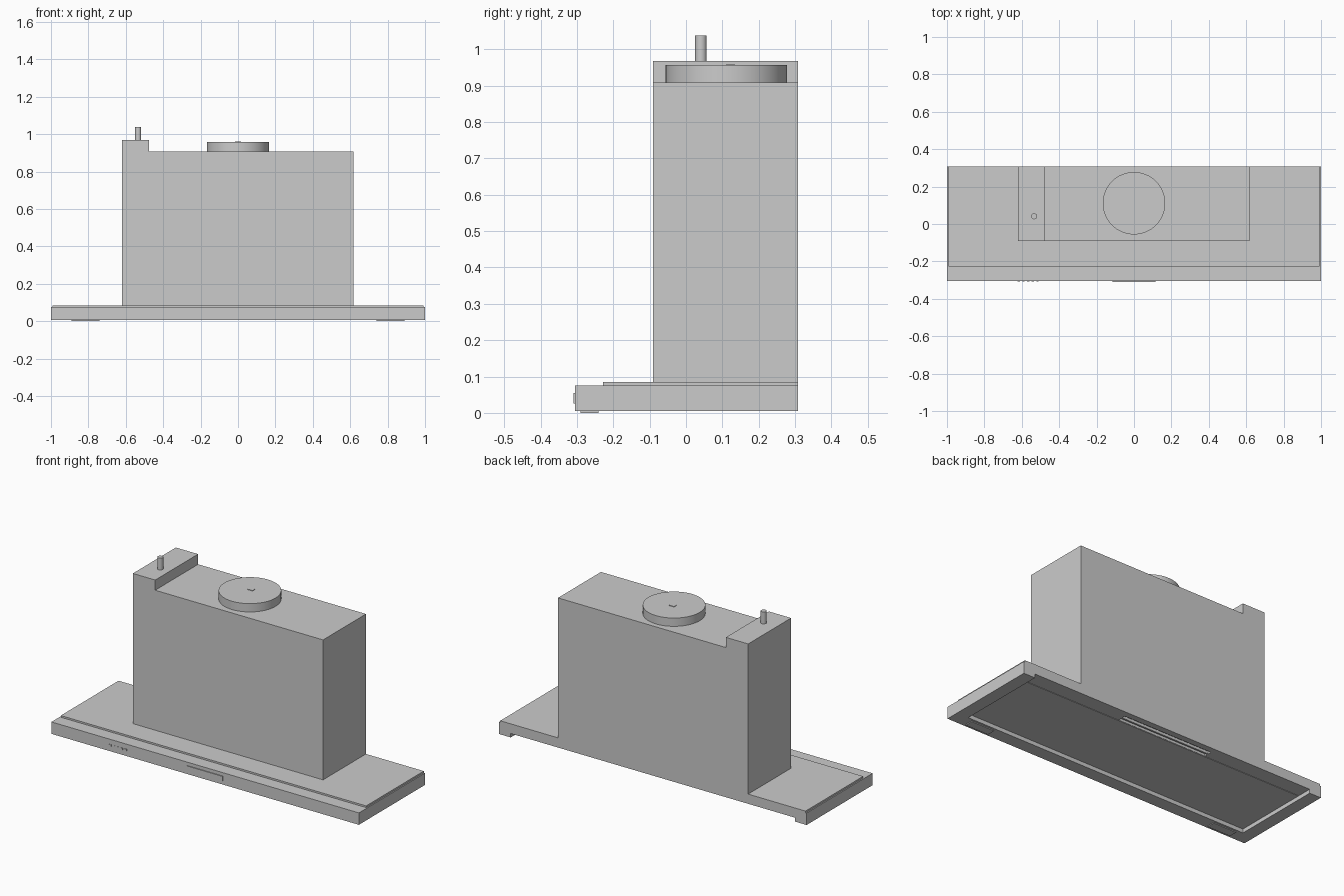
import bpy, bmesh

if "Cube" in bpy.data.objects:
    bpy.data.objects.remove(bpy.data.objects["Cube"])

BACK = 0.308
FRONT = -0.305


def finish(name, bm):
    bmesh.ops.recalc_face_normals(bm, faces=bm.faces)
    me = bpy.data.meshes.new(name)
    bm.to_mesh(me)
    bm.free()
    ob = bpy.data.objects.new(name, me)
    bpy.context.collection.objects.link(ob)
    return ob


def box(name, x, y, z):
    bm = bmesh.new()
    bmesh.ops.create_cube(bm, size=1)
    for v in bm.verts:
        v.co = [(r[0] + r[1]) / 2 + c * (r[1] - r[0]) for r, c in zip((x, y, z), v.co)]
    return finish(name, bm)


def extrude_y(name, profile, y0, y1):
    """Extrude an (x, z) outline from y0 to y1."""
    bm = bmesh.new()
    face = bm.faces.new([bm.verts.new((x, y0, z)) for x, z in profile])
    res = bmesh.ops.extrude_face_region(bm, geom=[face])
    for v in res["geom"]:
        if isinstance(v, bmesh.types.BMVert):
            v.co.y = y1
    return finish(name, bm)


def cylinder(name, x, y, z0, z1, r, sides):
    bm = bmesh.new()
    bmesh.ops.create_cone(bm, cap_ends=True, segments=sides, radius1=r, radius2=r, depth=z1 - z0)
    bmesh.ops.translate(bm, vec=(x, y, (z0 + z1) / 2), verts=bm.verts)
    ob = finish(name, bm)
    bpy.ops.object.select_all(action='DESELECT')
    bpy.context.view_layer.objects.active = ob
    ob.select_set(True)
    bpy.ops.object.shade_smooth_by_angle()
    return ob


# canopy: outline with stepped top and a shallow channel underneath, open at the back
half = [(0.925, 0.028), (0.925, 0.005), (1.0, 0.005), (1.0, 0.075), (0.993, 0.075), (0.993, 0.085)]
canopy = extrude_y("canopy", half + [(-x, z) for x, z in reversed(half)], -0.228, BACK)

# front rail closing the channel
box("front_rail", (-1, 1), (FRONT, -0.228), (0.005, 0.075))

# finger slot in the underside, with a grip bar inside it
cutter = box("slot_cutter", (-0.29, 0.29), (0.222, 0.272), (0.0, 0.045))
cutter.hide_render = True
cutter.hide_set(True)
cut = canopy.modifiers.new("slot", 'BOOLEAN')
cut.object = cutter
cut.solver = 'EXACT'
box("slot_grip", (-0.29, 0.29), (0.238, 0.248), (0.03, 0.045))

# removable panel under the canopy
box("underside_panel", (-0.922, 0.922), (-0.225, 0.22), (0.0255, 0.028))

# motor housing with a raised block at the left end
extrude_y("motor_housing", [(-0.62, 0.085), (0.617, 0.085), (0.617, 0.908), (-0.475, 0.908),
                            (-0.475, 0.968), (-0.62, 0.968)], -0.091, BACK)

# duct outlet with its small tab, and the cable
cylinder("duct_collar", 0, 0.111, 0.908, 0.957, 0.167, 64)
box("collar_tab", (-0.016, 0.016), (0.112, 0.134), (0.957, 0.96))
cylinder("cable_gland", -0.534, 0.041, 0.968, 1.038, 0.016, 24)

# lamps under the front rail
for side, c in (("left", -0.815), ("right", 0.815)):
    box("lamp_" + side, (c - 0.075, c + 0.075), (-0.29, -0.24), (0.0, 0.005))

# front control plate and a row of small plain buttons
box("control_plate", (-0.115, 0.115), (-0.31, FRONT), (0.026, 0.055))
for i in range(5):
    x = -0.622 + i * 0.025
    box(f"button_{i + 1}", (x, x + 0.012), (-0.308, FRONT), (0.034, 0.046))
